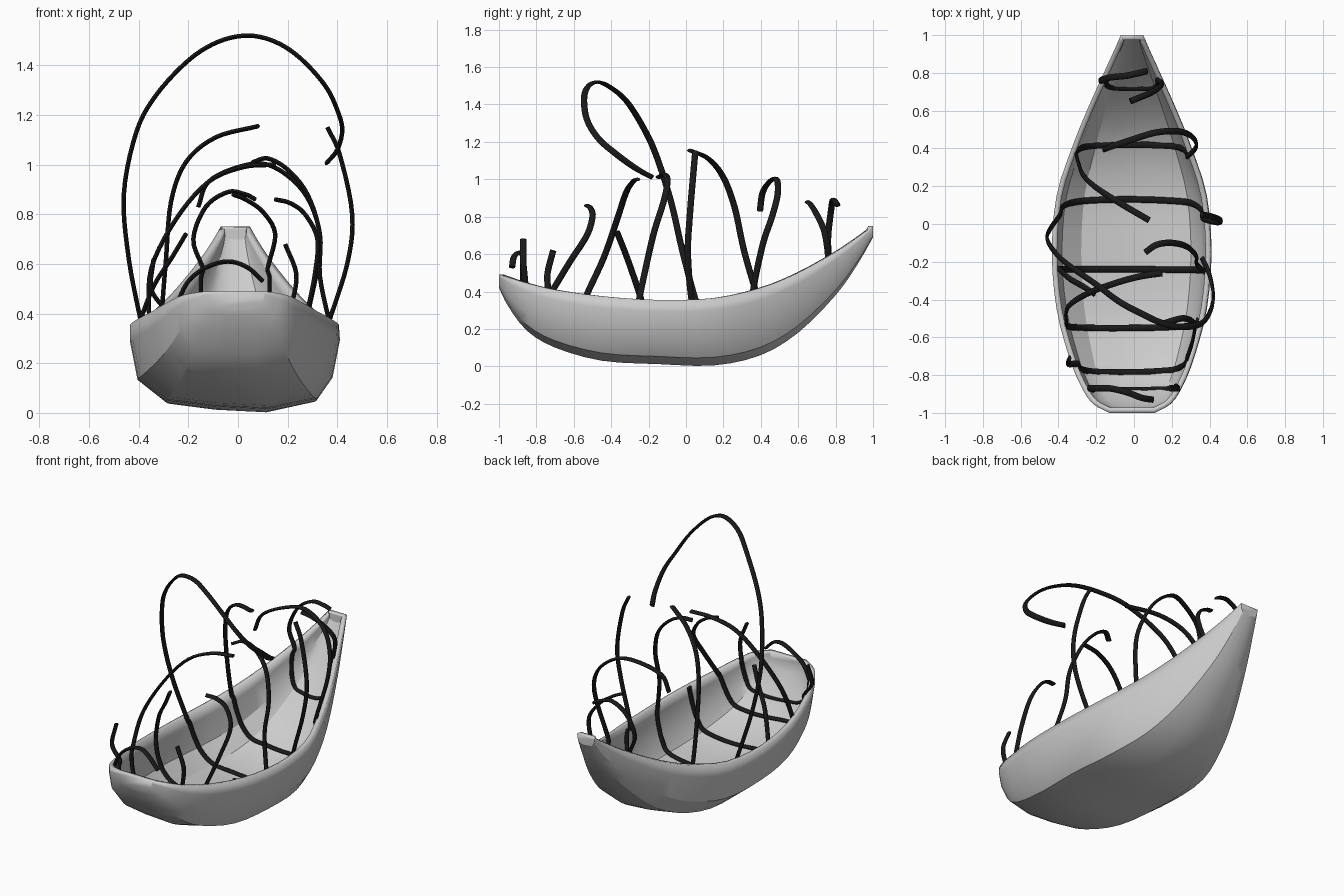
import bpy
import bmesh
from mathutils import Vector
from math import cos, sin, pi, floor

cube = bpy.data.objects.get("Cube")
if cube:
    bpy.data.objects.remove(cube, do_unlink=True)


def material(name, rgb, rough=0.7):
    mat = bpy.data.materials.new(name)
    mat.use_nodes = True
    mat.diffuse_color = (*rgb, 1)
    shader = mat.node_tree.nodes["Principled BSDF"]
    shader.inputs["Base Color"].default_value = (*rgb, 1)
    shader.inputs["Roughness"].default_value = rough
    return mat


hull_grey = material("hull grey", (0.6, 0.6, 0.6))
strap_black = material("strap black", (0.01, 0.01, 0.01))


def smooth_path(points, steps):
    """Catmull-Rom resampling of a list of points of any dimension."""
    pts = [Vector(p) for p in points]
    pts = [2 * pts[0] - pts[1]] + pts + [2 * pts[-1] - pts[-2]]
    out = []
    for a, b, c, d in zip(pts, pts[1:], pts[2:], pts[3:]):
        for i in range(steps):
            t = i / steps
            out.append(0.5 * (2 * b + (c - a) * t + (2 * a - 5 * b + 4 * c - d) * t * t
                              + (3 * b - a - 3 * c + d) * t ** 3))
    return out + [pts[-2]]


def finish(name, bm, mat, angle):
    bmesh.ops.recalc_face_normals(bm, faces=bm.faces)
    mesh = bpy.data.meshes.new(name)
    bm.to_mesh(mesh)
    bm.free()
    mesh.materials.append(mat)
    obj = bpy.data.objects.new(name, mesh)
    bpy.context.collection.objects.link(obj)
    bpy.ops.object.select_all(action="DESELECT")
    obj.select_set(True)
    bpy.context.view_layer.objects.active = obj
    bpy.ops.object.shade_smooth_by_angle(angle=angle)
    return obj


# Hull stations: y, half width, rim height, keel height
STATIONS = smooth_path([
    (-1, .12, .49, .42), (-.95, .21, .475, .32), (-.85, .275, .445, .19),
    (-.7, .335, .41, .1), (-.45, .4, .375, .03), (-.15, .425, .355, .012),
    (.15, .4, .365, .005), (.4, .32, .42, .06), (.6, .24, .5, .18),
    (.8, .15, .61, .38), (.92, .095, .69, .55), (1, .06, .75, .69)], 3)

# Hull cross-section: fraction of half width, fraction of depth
SECTION = [(-1, 1), (-1, .8), (-.93, .36), (-.66, .1), (-.2, .03),
           (.3, 0), (.77, .12), (.92, .38), (.99, .82), (.98, 1)]
CENTRE = -.01


def section_point(station, u, inset=0):
    y, width, rim, keel = station
    pos = u * (len(SECTION) - 1)
    i = min(int(floor(pos)), len(SECTION) - 2)
    fx, fz = Vector(SECTION[i]).lerp(Vector(SECTION[i + 1]), pos - i)
    keel += inset
    return Vector((CENTRE + fx * (width - inset), y, keel + fz * (rim - keel)))


def hull_point(y, u, inset):
    for a, b in zip(STATIONS, STATIONS[1:]):
        if a[0] <= y <= b[0]:
            return section_point(a.lerp(b, (y - a[0]) / (b[0] - a[0])), u, inset)


# Open hull shell with closed ends and wall thickness
bm = bmesh.new()
count = len(SECTION)
rows = [[bm.verts.new(section_point(s, i / (count - 1))) for i in range(count)]
        for s in STATIONS]
for r, s in zip(rows, rows[1:]):
    for i in range(count - 1):
        bm.faces.new((r[i], r[i + 1], s[i + 1], s[i]))
for end in (rows[0], rows[-1]):
    bm.faces.new(end)
hull = finish("hull", bm, hull_grey, 0.5)
# Normals must face outwards for the wall to grow inwards
keel_face = min(hull.data.polygons, key=lambda p: p.center.z)
if keel_face.normal.z > 0:
    hull.data.flip_normals()
wall = hull.modifiers.new("wall", "SOLIDIFY")
wall.thickness = 0.028
wall.offset = -1


def strap(name, path, half_width=.017, half_thick=.009, sides=8):
    """Sweep a flat oval along the path, its wide side kept along the hull."""
    bm = bmesh.new()
    rings = []
    for i, p in enumerate(path):
        tangent = (path[min(i + 1, len(path) - 1)] - path[max(i - 1, 0)]).normalized()
        normal = tangent.cross(Vector((0, 1, 0))).normalized()
        wide = normal.cross(tangent)
        rings.append([bm.verts.new(p + wide * half_width * cos(2 * pi * k / sides)
                                   + normal * half_thick * sin(2 * pi * k / sides))
                      for k in range(sides)])
    for a, b in zip(rings, rings[1:]):
        for k in range(sides):
            n = (k + 1) % sides
            bm.faces.new((a[k], a[n], b[n], b[k]))
    bm.faces.new(rings[0])
    bm.faces.new(rings[-1])
    finish(name, bm, strap_black, 1)


def rib(name, left, right, floor_y):
    """Strap from the left tip down, across the hull floor and up to the right tip."""
    y0, y1, y2 = floor_y
    inside = []
    for i in range(13):
        t = i / 12
        y = y0 * (1 - t) + y2 * t + (y1 - (y0 + y2) / 2) * 4 * t * (1 - t)
        inside.append(hull_point(y, t, .035))
    strap(name, smooth_path(left[::-1] + inside + right, 5))


# Tendrils: points listed from just above the rim to the tip, -x side then +x side
rib("rib_1",
    [(-.2, -.87, .53), (-.13, -.87, .585), (-.04, -.89, .61), (.04, -.92, .585), (.1, -.93, .53)],
    [(.235, -.87, .56), (.19, -.87, .68)], (-.87, -.88, -.86))
rib("rib_2",
    [(-.35, -.74, .5), (-.34, -.71, .62)],
    [(.31, -.62, .56), (.32, -.53, .7), (.27, -.5, .8), (.21, -.51, .845), (.15, -.53, .86)],
    (-.74, -.785, -.71))
rib("rib_3",
    [(-.35, -.44, .58), (-.25, -.37, .78), (-.12, -.32, .93), (.02, -.28, .99), (.15, -.26, 1)],
    [], (-.53, -.55, -.51))
rib("rib_4",
    [(-.34, -.29, .51), (-.27, -.33, .62), (-.21, -.37, .72)],
    [(.33, -.21, .55), (.33, -.17, .72), (.28, -.12, .88), (.2, -.1, .98),
     (.12, -.11, 1.025), (.06, -.15, 1.01)], (-.24, -.24, -.25))
rib("rib_5",
    [(-.44, -.02, .62), (-.46, -.08, .88), (-.41, -.16, 1.13), (-.33, -.23, 1.28),
     (-.2, -.32, 1.42), (-.08, -.41, 1.495), (.04, -.475, 1.52), (.15, -.525, 1.495),
     (.25, -.545, 1.43), (.35, -.53, 1.32), (.4, -.47, 1.22), (.42, -.38, 1.14),
     (.4, -.27, 1.06), (.36, -.18, 1.01)],
    [(.44, .01, .6), (.46, .02, .8), (.41, .04, 1.04), (.36, .05, 1.15)], (.05, .13, .03))
rib("rib_6",
    [(-.29, .31, .62), (-.27, .26, .85), (-.21, .2, 1.01), (-.09, .12, 1.11), (.08, .02, 1.155)],
    [(.33, .41, .65), (.31, .46, .8), (.24, .49, .92), (.12, .485, 1), (0, .45, .99),
     (-.12, .41, .93), (-.16, .395, .83)], (.37, .42, .36))
rib("rib_7",
    [(-.18, .76, .7), (-.13, .775, .83), (-.04, .785, .89), (.03, .8, .88), (.07, .81, .86)],
    [(.15, .74, .72), (.1, .7, .81), (.03, .67, .86), (-.02, .65, .88)], (.76, .72, .76))
